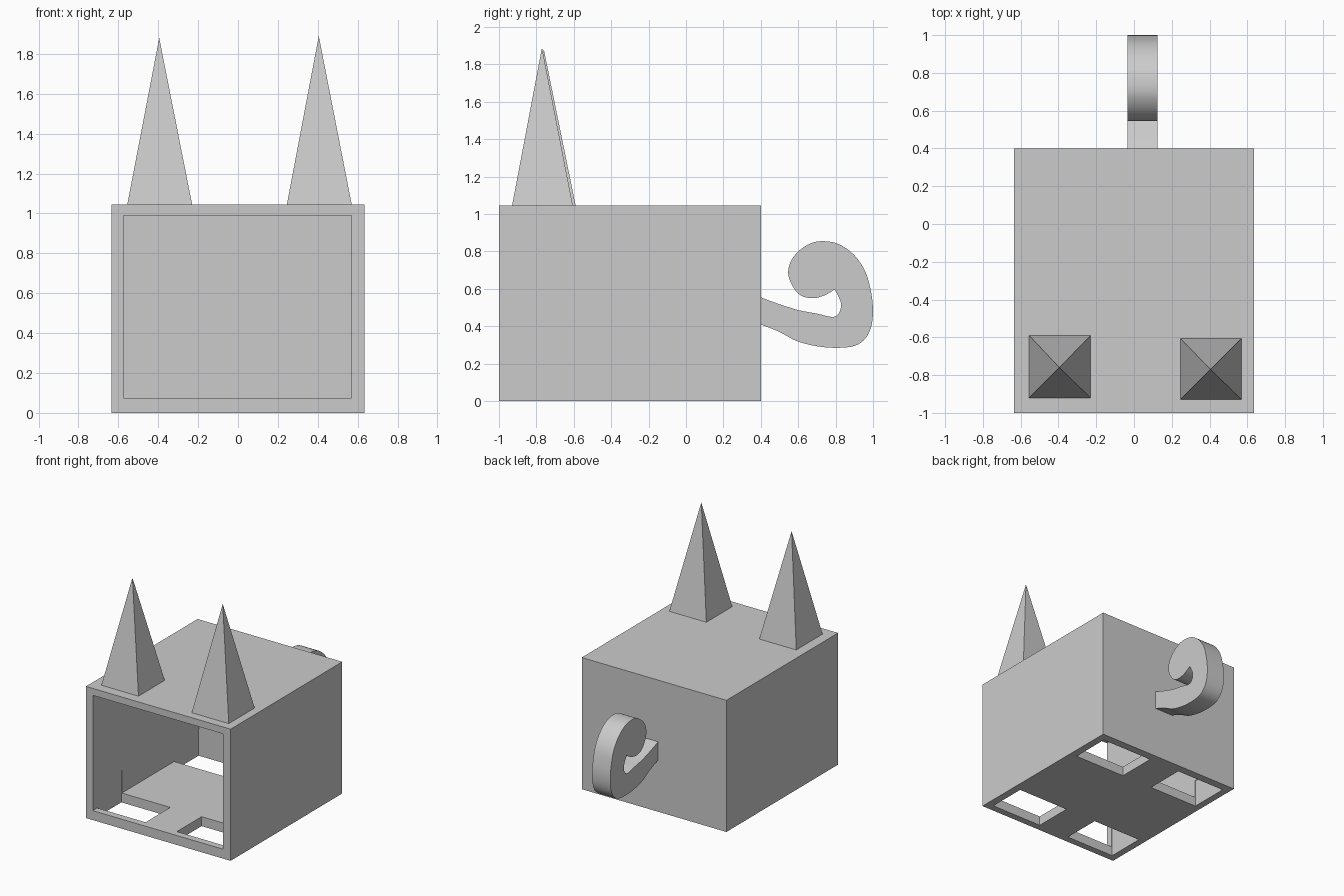
import bpy, bmesh

old = bpy.data.objects.get("Cube")
if old:
    bpy.data.objects.remove(old, do_unlink=True)

GREY = (0.6, 0.6, 0.6, 1)
grey = bpy.data.materials.new("plain grey")
grey.use_nodes = True
grey.diffuse_color = GREY
grey.node_tree.nodes["Principled BSDF"].inputs["Base Color"].default_value = GREY


def add_mesh(name, bm):
    bmesh.ops.recalc_face_normals(bm, faces=bm.faces)
    mesh = bpy.data.meshes.new(name)
    bm.to_mesh(mesh)
    bm.free()
    mesh.materials.append(grey)
    obj = bpy.data.objects.new(name, mesh)
    bpy.context.collection.objects.link(obj)
    return obj


def box(name, xs, ys, zs):
    bm = bmesh.new()
    bmesh.ops.create_cube(bm, size=1)
    for v in bm.verts:
        v.co = [r[0] if c < 0 else r[1] for c, r in zip(v.co, (xs, ys, zs))]
    return add_mesh(name, bm)


def cut(target, cutter):
    cutter.hide_render = True
    mod = target.modifiers.new("cut", 'BOOLEAN')
    mod.operation = 'DIFFERENCE'
    mod.solver = 'EXACT'
    mod.object = cutter
    bpy.context.view_layer.objects.active = target
    bpy.ops.object.modifier_apply(modifier=mod.name)
    bpy.data.objects.remove(cutter, do_unlink=True)


def ear(name, xs, ys, apex):
    bm = bmesh.new()
    base = [bm.verts.new((xs[i], ys[j], 1.045))
            for i, j in ((0, 0), (1, 0), (1, 1), (0, 1))]
    tip = bm.verts.new(apex)
    bm.faces.new(base)
    for i in range(4):
        bm.faces.new((base[i], base[(i + 1) % 4], tip))
    return add_mesh(name, bm)


# Hollow body, open at the front
body = box("body", (-0.635, 0.635), (-1, 0.4), (0, 1.045))
cut(body, box("cavity", (-0.575, 0.57), (-1.1, 0.33), (0.075, 0.99)))

# Four leg openings through the floor, shallowly notched into the walls
for xs in ((-0.58, -0.15), (0.125, 0.575)):
    for ys, top in (((-0.945, -0.635), 0.255), ((0.02, 0.335), 0.215)):
        cut(body, box("leg_opening", xs, ys, (-0.1, top)))

# Pointed ears
ear("right_ear", (-0.555, -0.23), (-0.92, -0.59), (-0.395, -0.76, 1.88))
ear("left_ear", (0.245, 0.57), (-0.93, -0.605), (0.405, -0.77, 1.89))

# Curled tail: smooth outline in the side plane, extruded across x
outline = [(0.4, 0.555), (0.48, 0.525), (0.6, 0.487), (0.7, 0.468),
           (0.785, 0.45), (0.82, 0.475), (0.827, 0.53), (0.795, 0.597),
           (0.74, 0.565), (0.67, 0.55), (0.6, 0.575), (0.55, 0.66),
           (0.555, 0.735), (0.6, 0.8), (0.67, 0.845), (0.74, 0.855),
           (0.82, 0.838), (0.9, 0.78), (0.96, 0.69), (0.99, 0.58),
           (1.0, 0.48), (0.988, 0.39), (0.95, 0.325), (0.88, 0.29),
           (0.74, 0.288), (0.6, 0.318), (0.5, 0.37), (0.4, 0.41)]
SHARP = (0, 7, len(outline) - 1)
STEPS = 4
path = []
for i in range(len(outline) - 1):
    p1, p2 = outline[i], outline[i + 1]
    p0 = p1 if i in SHARP else outline[i - 1]
    p3 = p2 if i + 1 in SHARP else outline[i + 2]
    for s in range(STEPS):
        t = s / STEPS
        path.append([b + t / 2 * (c - a + t * (2 * a - 5 * b + 4 * c - d
                                               + t * (3 * (b - c) + d - a)))
                     for a, b, c, d in zip(p0, p1, p2, p3)])
path.append(outline[-1])

bm = bmesh.new()
side = bm.faces.new([bm.verts.new((-0.035, y, z)) for y, z in path])
new = bmesh.ops.extrude_face_region(bm, geom=[side], use_keep_orig=True)["geom"]
for v in new:
    if isinstance(v, bmesh.types.BMVert):
        v.co.x = 0.125
bmesh.ops.triangulate(bm, faces=[f for f in bm.faces if len(f.verts) > 4])
tail = add_mesh("tail", bm)
bpy.ops.object.select_all(action='DESELECT')
tail.select_set(True)
bpy.context.view_layer.objects.active = tail
bpy.ops.object.shade_smooth_by_angle(angle=0.5)
